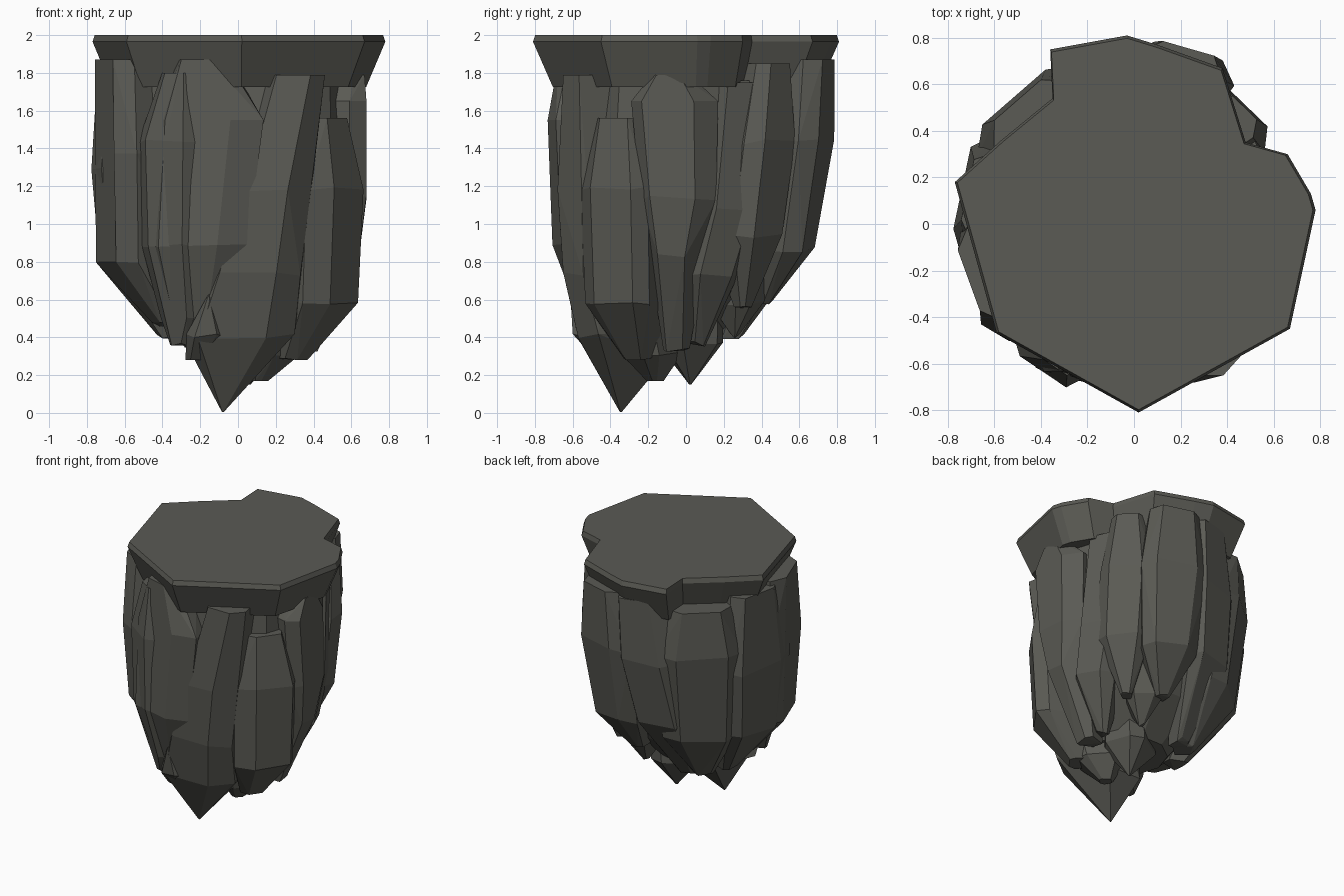
import bpy, bmesh, math, random

random.seed(4)
stone = bpy.data.materials.new("dark grey stone")
stone.diffuse_color = (0.103, 0.103, 0.089, 1)


def finish(bm, name):
    bmesh.ops.recalc_face_normals(bm, faces=bm.faces)
    me = bpy.data.meshes.new(name)
    bm.to_mesh(me)
    bm.free()
    me.materials.append(stone)
    ob = bpy.data.objects.new(name, me)
    bpy.context.collection.objects.link(ob)
    return ob


def hull(name, pts):
    bm = bmesh.new()
    for p in pts:
        bm.verts.new(p)
    r = bmesh.ops.convex_hull(bm, input=bm.verts)
    junk = {g for g in r["geom_interior"] + r["geom_unused"]
            if isinstance(g, bmesh.types.BMVert)}
    bmesh.ops.delete(bm, geom=list(junk), context='VERTS')
    bmesh.ops.dissolve_limit(bm, angle_limit=math.radians(5),
                             verts=bm.verts, edges=bm.edges)
    return finish(bm, name)


# faceted rock shard: rings of (height, outer radius, sideways offset, half width)
def shard(name, angle, rings, depth=0.32):
    a = math.radians(angle)
    u = (math.cos(a), math.sin(a))
    t = (-u[1], u[0])
    skew = random.uniform(-0.2, 0.2)
    pts = []
    for z, R, off, w in rings:
        d = min(depth, w * 2)
        for r, s in ((R, -.6 + skew), (R, .6 + skew), (R - .28 * d, 1),
                     (R - d, .7), (R - d, -.7), (R - .28 * d, -1)):
            s = s * w + off
            dz = random.uniform(-.03, .0) if .3 < z < 1.5 else 0
            pts.append((u[0] * r + t[0] * s, u[1] * r + t[1] * s, z + dz))
    hull(name, pts)


# overhanging cap slab, with a thin chamfered rim
outline = [(.02, -.81), (.67, -.45), (.78, .06), (.76, .13), (.66, .30), (.48, .35),
           (.38, .67), (.10, .77), (-.03, .81), (-.36, .75), (-.35, .54),
           (-.57, .36), (-.77, .18), (-.59, -.47)]
bm = bmesh.new()
loops = [[bm.verts.new((x * s, y * s, z)) for x, y in outline]
         for z, s in ((1.725, .87), (1.965, 1.0), (2.0, .985))]
for lo, hi in zip(loops, loops[1:]):
    for i in range(len(lo)):
        j = (i + 1) % len(lo)
        bm.faces.new((lo[i], lo[j], hi[j], hi[i]))
bm.faces.new(loops[0][::-1])
bm.faces.new(loops[-1])
finish(bm, "cap_slab")

# inner core that fills between the shards
core = []
for z, r, cx, cy in ((1.76, .60, 0, 0), (1.3, .64, -.02, 0), (.95, .60, -.03, 0),
                     (.65, .47, -.03, -.04), (.4, .27, -.03, -.1)):
    core += [(cx + r * math.cos(k * math.pi / 5), cy + r * math.sin(k * math.pi / 5), z)
             for k in range(10)]
hull("core_rock", core)

# front: leaning shard ending in the lowest point, flanked by wide shards
shard("front_shard", -90, [(1.79, .65, .31, .15), (1.2, .68, .17, .19), (.75, .65, .08, .25),
                           (.42, .57, 0, .30), (.27, .5, -.02, .19), (.005, .35, -.08, .005)], .38)
shard("front_left_shard", -106, [(1.87, .69, -.02, .13), (1.55, .715, .02, .30),
                                 (.9, .71, -.04, .27), (.5, .58, -.08, .15),
                                 (.36, .50, -.10, .06)])
shard("front_left_side_shard", -124, [(1.80, .70, .05, .10), (1.45, .745, 0, .20),
                                      (.9, .73, 0, .18), (.52, .62, 0, .12),
                                      (.38, .58, -.01, .05)])
shard("left_front_shard", -160, [(1.87, .75, -.02, .23), (1.4, .765, 0, .29),
                                 (.82, .735, -.03, .26), (.48, .48, .05, .10)])
shard("right_front_shard", -36, [(1.56, .65, -.03, .15), (1.2, .71, -.02, .22),
                                 (.6, .68, -.02, .21), (.31, .44, -.04, .08)])

# right side
shard("right_shard", 0, [(1.79, .67, -.08, .10), (1.65, .68, -.06, .23), (1.15, .68, -.04, .20),
                         (.85, .64, -.06, .12), (.35, .42, -.05, .07)])
shard("right_back_shard", 24, [(1.75, .62, .06, .13), (1.1, .62, .02, .17),
                               (.75, .56, -.06, .15), (.38, .36, -.08, .04)])
shard("back_right_shard", 46, [(1.85, .69, .01, .12), (1.45, .70, 0, .19),
                               (.95, .64, -.03, .18), (.57, .48, -.02, .04)])

# back and left sides
shard("back_shard", 74, [(1.87, .79, 0, .19), (1.45, .78, 0, .25),
                         (.88, .68, 0, .20), (.6, .46, .02, .05)])
shard("back_left_shard", 104, [(1.85, .75, -.06, .18), (1.4, .75, .0, .23),
                               (.9, .66, .08, .22), (.42, .34, .14, .06)])
shard("left_back_shard", 131, [(1.78, .73, .02, .22), (1.45, .75, .02, .30),
                               (.8, .66, .04, .26), (.42, .40, .08, .07)])
shard("left_shard", 168, [(1.84, .73, .04, .22), (1.3, .755, .05, .30),
                          (.8, .71, .06, .26), (.42, .42, .06, .07)])

# small lower spikes
shard("lower_spike", 20, [(.8, .25, 0, .15), (.38, .22, 0, .16), (.15, .07, 0, .005)])
shard("lower_front_chip", -100, [(.63, .63, -.05, .005), (.42, .61, -.08, .10),
                                 (.28, .50, -.14, .06)])
shard("lower_right_chip", -50, [(.6, .45, 0, .14), (.33, .38, 0, .14), (.17, .24, -.02, .04)])
shard("lower_back_chip", 60, [(.9, .5, 0, .12), (.6, .44, 0, .12), (.42, .32, 0, .02)])
